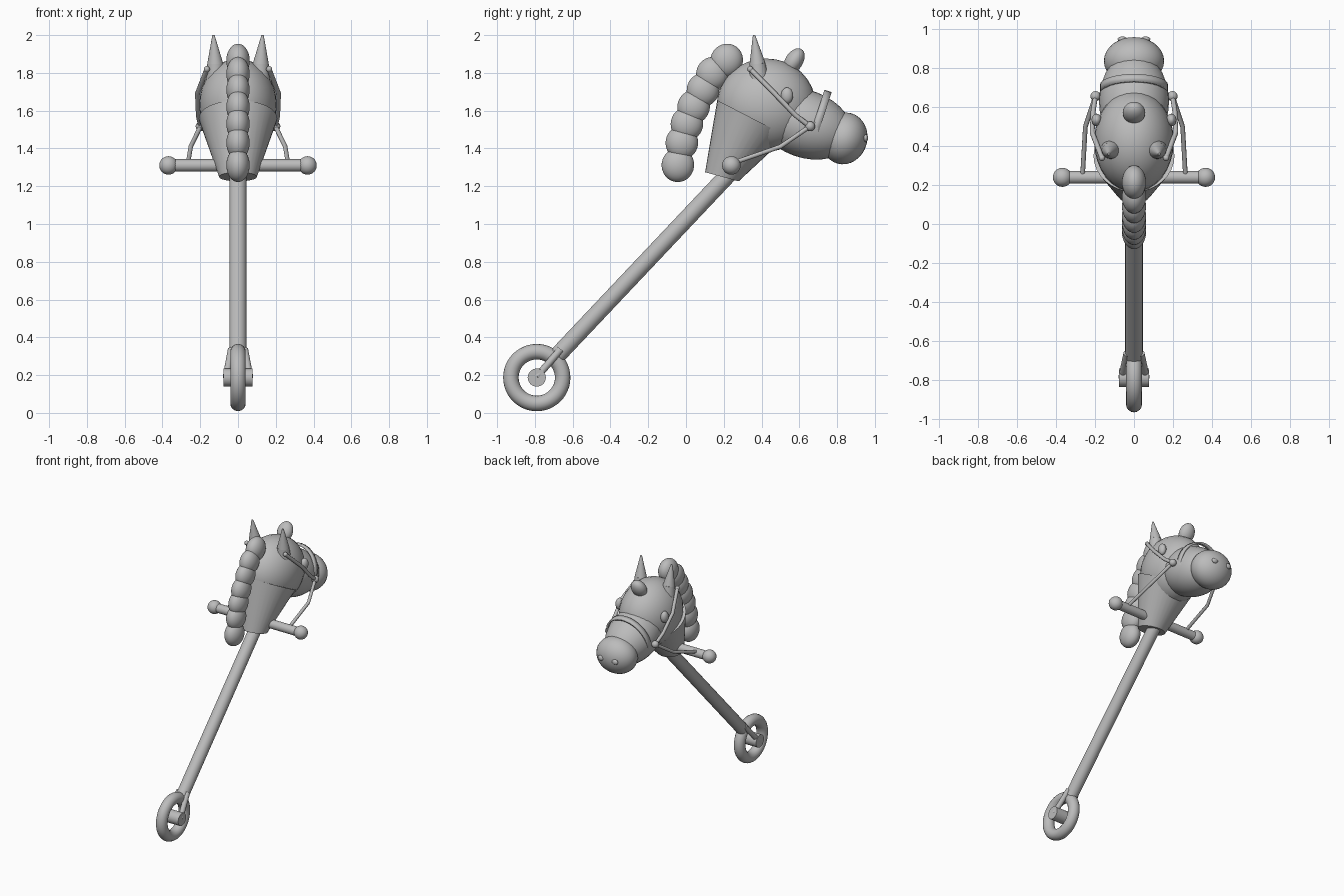
import bpy, math
from mathutils import Vector, Matrix

cube = bpy.data.objects.get("Cube")
if cube:
    bpy.data.objects.remove(cube, do_unlink=True)

# Single grey material
grey = bpy.data.materials.new("plain grey")
grey.use_nodes = True
colour = (0.5, 0.5, 0.5, 1)
grey.diffuse_color = colour
grey.node_tree.nodes["Principled BSDF"].inputs["Base Color"].default_value = colour


def finish(name):
    obj = bpy.context.object
    obj.name = name
    obj.data.materials.clear()
    obj.data.materials.append(grey)
    bpy.ops.object.shade_smooth_by_angle(angle=math.radians(40))
    return obj


def ball(name, centre, radii, tilt=0):
    """Ellipsoid, tilted in degrees about the x axis."""
    bpy.ops.mesh.primitive_uv_sphere_add(segments=32, ring_count=16, location=centre,
                                         rotation=(math.radians(tilt), 0, 0))
    bpy.context.object.scale = radii
    return finish(name)


def rod(name, start, end, r1, r2=None, caps='NGON'):
    """Straight or tapered round bar between two points."""
    a, b = Vector(start), Vector(end)
    bpy.ops.mesh.primitive_cone_add(vertices=32, radius1=r1, radius2=r1 if r2 is None else r2,
                                    depth=(b - a).length, location=(a + b) / 2,
                                    end_fill_type=caps)
    bpy.context.object.rotation_euler = (b - a).to_track_quat('Z', 'Y').to_euler()
    return finish(name)


def strap(name, points, radius):
    """Thin bent cord along a path."""
    curve = bpy.data.curves.new(name, 'CURVE')
    curve.dimensions = '3D'
    curve.bevel_depth = radius
    curve.bevel_resolution = 3
    curve.use_fill_caps = True
    line = curve.splines.new('POLY')
    line.points.add(len(points) - 1)
    for p, co in zip(line.points, points):
        p.co = (*co, 1)
    curve.materials.append(grey)
    obj = bpy.data.objects.new(name, curve)
    bpy.context.collection.objects.link(obj)


# Wheel, hub and stick
hub = Vector((0, -0.79, 0.187))
bpy.ops.mesh.primitive_torus_add(major_radius=0.137, minor_radius=0.041, major_segments=48,
                                 minor_segments=16, location=hub,
                                 rotation=(0, math.pi / 2, 0))
finish("wheel")
rod("wheel_hub", hub - Vector((0.077, 0, 0)), hub + Vector((0.077, 0, 0)), 0.048)
rod("stick", (0, -0.68, 0.305), (0, 0.26, 1.3), 0.045)

# Neck: tapered sleeve whose bottom is cut at a shallower angle
neck = rod("neck", (0, 0.19, 1.25), (0, 0.35, 1.56), 0.1, 0.208)
low = min(v.co.z for v in neck.data.vertices)
for v in neck.data.vertices:
    if v.co.z < low + 0.001:
        w = neck.matrix_basis @ v.co
        w.z = 1.25 - 0.27 * (w.y - 0.19)
        v.co = neck.matrix_basis.inverted() @ w

# Head, muzzle and nose
ball("head", (0, 0.425, 1.63), (0.205, 0.262, 0.246))
ball("muzzle", (0, 0.63, 1.53), (0.18, 0.26, 0.178), -20)
ball("nose", (0, 0.838, 1.453), (0.155, 0.122, 0.138), -15)

# Noseband around the muzzle
axis = Vector((0, 0.95, -0.31))
centre = Vector((0, 0.697, 1.535))
band = rod("noseband", centre - axis * 0.02, centre + axis * 0.02, 0.178, caps='NOTHING')
band.scale = (0.98, 1, 1)
solid = band.modifiers.new("thickness", 'SOLIDIFY')
solid.thickness = 0.014

# Mane: chain of overlapping tufts down the back of the neck
mane = [(0.215, 1.865), (0.14, 1.795), (0.09, 1.71), (0.04, 1.62),
        (0.005, 1.53), (-0.022, 1.43), (-0.043, 1.312)]
for i, (y, z) in enumerate(mane):
    ball(f"mane_tuft_{i + 1}", (0, y, z), (0.062, 0.086, 0.09), -25 + 3 * i)
ball("forelock", (0, 0.572, 1.862), (0.058, 0.047, 0.075), -32)

# Handlebar
rod("handlebar", (-0.37, 0.24, 1.31), (0.37, 0.24, 1.31), 0.033)

# Paired parts
for side, s in (("left", 1), ("right", -1)):
    rod(f"{side}_fork", (s * 0.035, -0.665, 0.335), (s * 0.062, -0.79, 0.19), 0.019)
    ball(f"{side}_grip", (s * 0.368, 0.24, 1.31), (0.049,) * 3)
    ball(f"{side}_eye", (s * 0.192, 0.535, 1.68), (0.026, 0.032, 0.043))
    ball(f"{side}_nostril", (s * 0.06, 0.95, 1.455), (0.024, 0.014, 0.02))
    rod(f"{side}_ear_base", (s * 0.117, 0.385, 1.77), (s * 0.121, 0.378, 1.85), 0.052, 0.042)
    rod(f"{side}_ear_tip", (s * 0.121, 0.378, 1.85), (s * 0.13, 0.36, 2.0), 0.042, 0.006)
    ring = (s * 0.198, 0.657, 1.517)
    ball(f"{side}_bridle_ring", ring, (0.026,) * 3)
    ball(f"{side}_bridle_button", (s * 0.165, 0.34, 1.82), (0.016,) * 3)
    strap(f"{side}_cheek_strap", [(s * 0.165, 0.34, 1.82), (s * 0.215, 0.47, 1.69),
                                  (s * 0.21, 0.58, 1.575), ring], 0.013)
    strap(f"{side}_rein", [ring, (s * 0.25, 0.5, 1.41), (s * 0.265, 0.24, 1.32)], 0.012)
